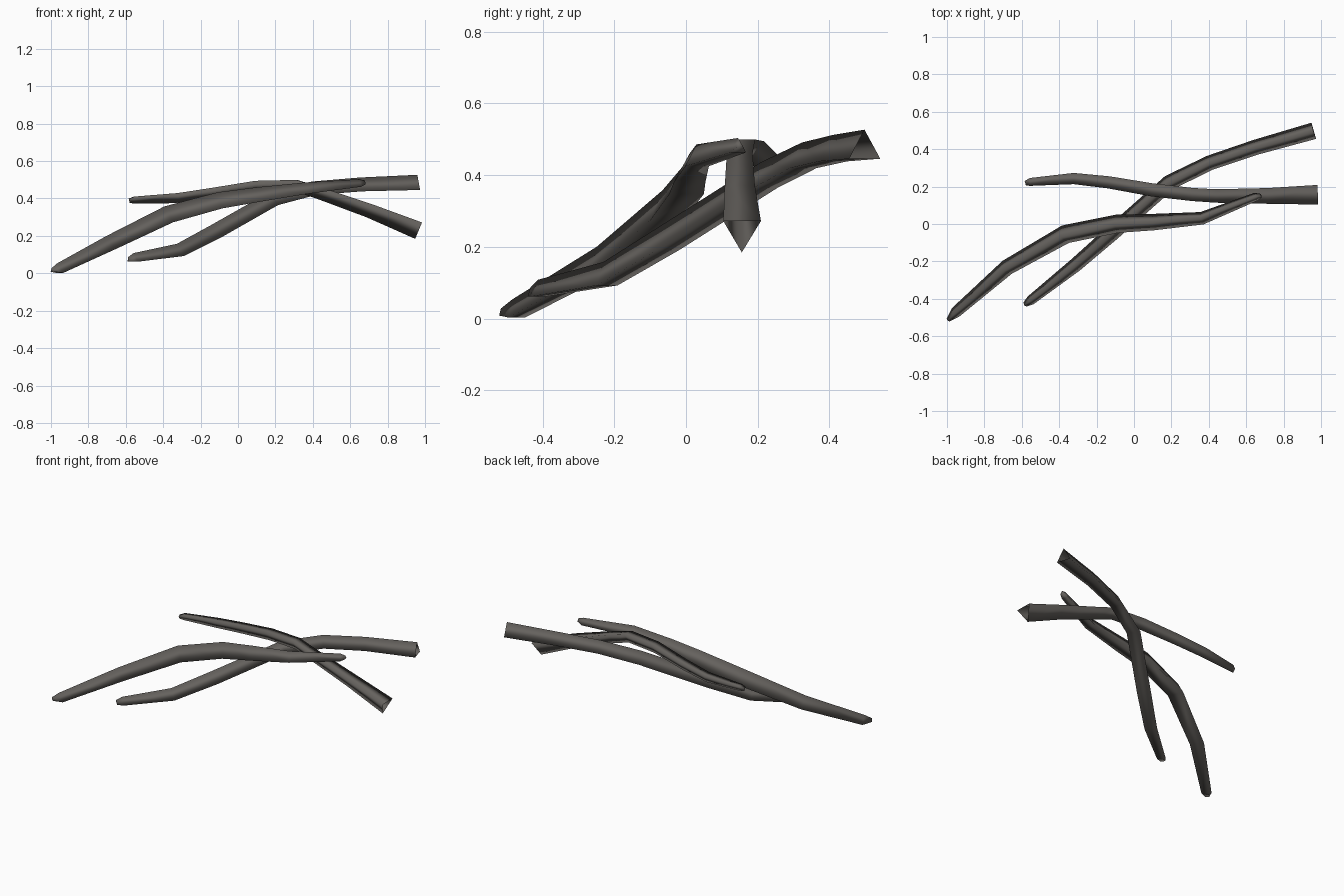
import bpy, bmesh
from mathutils import Vector

if "Cube" in bpy.data.objects:
    bpy.data.objects.remove(bpy.data.objects["Cube"])

# One dark bark colour
bark = bpy.data.materials.new("dark_bark")
bark.diffuse_color = (0.13, 0.121, 0.111, 1)
bark.use_nodes = True
bark.node_tree.nodes["Principled BSDF"].inputs["Base Color"].default_value = bark.diffuse_color


def branch(name, path, flip, open_end):
    """Three-sided tube along path points (x, y, z, width).
    flip = 1 puts the ridge on top, -1 puts it below."""
    pts = [Vector(p[:3]) for p in path]
    bm = bmesh.new()
    rings = []
    for i, p in enumerate(pts):
        d = (pts[min(i + 1, len(pts) - 1)] - pts[max(i - 1, 0)]).normalized()
        side = Vector((-d.y, d.x, 0)).normalized()
        up = d.cross(side)
        w = path[i][3]
        h = 0.9 * w
        rings.append([bm.verts.new(p + side * a * w + up * b * h * flip)
                      for a, b in ((-0.5, -0.5), (0.5, -0.5), (0, 0.5))])
    for r, s in zip(rings, rings[1:]):
        for k in range(3):
            n = (k + 1) % 3
            bm.faces.new((r[k], r[n], s[n], s[k]))
    # closed twig tips, broken thick ends stay open
    bm.faces.new(rings[0])
    if not open_end:
        bm.faces.new(rings[-1])
    bmesh.ops.recalc_face_normals(bm, faces=bm.faces)
    # make sure the sides face outwards on open tubes too
    f = rings[0][0].link_faces[0]
    f.normal_update()
    centre = sum((v.co for r in rings[:2] for v in r), Vector()) / 6
    if f.normal.dot(f.calc_center_median() - centre) < 0:
        bmesh.ops.reverse_faces(bm, faces=bm.faces)
    for f in bm.faces:
        f.smooth = True
    me = bpy.data.meshes.new(name)
    bm.to_mesh(me)
    bm.free()
    me.materials.append(bark)
    ob = bpy.data.objects.new(name, me)
    bpy.context.collection.objects.link(ob)
    return ob


# Long front branch, thin at both ends
branch("front_branch", [
    (-0.995, -0.515, 0.018, 0.022), (-0.96, -0.478, 0.028, 0.06),
    (-0.69, -0.24, 0.165, 0.085), (-0.38, -0.06, 0.315, 0.1),
    (-0.10, 0.0, 0.39, 0.098), (0.10, 0.01, 0.42, 0.088),
    (0.36, 0.03, 0.455, 0.068), (0.65, 0.145, 0.483, 0.045),
    (0.68, 0.15, 0.486, 0.022)], 1, False)

# Diagonal branch rising to the back right
branch("diagonal_branch", [
    (-0.585, -0.432, 0.074, 0.028), (-0.555, -0.41, 0.085, 0.052),
    (-0.32, -0.225, 0.125, 0.075), (-0.13, -0.06, 0.225, 0.083),
    (0.18, 0.215, 0.40, 0.083), (0.40, 0.325, 0.455, 0.08),
    (0.65, 0.41, 0.475, 0.082), (0.96, 0.498, 0.486, 0.09)], 1, True)

# Back branch, bending down on the right
branch("back_branch", [
    (-0.58, 0.218, 0.388, 0.025), (-0.555, 0.225, 0.391, 0.042),
    (-0.32, 0.243, 0.402, 0.06), (-0.13, 0.222, 0.428, 0.065),
    (0.10, 0.182, 0.463, 0.07), (0.31, 0.158, 0.468, 0.07),
    (0.43, 0.15, 0.43, 0.072), (0.70, 0.150, 0.335, 0.084),
    (0.965, 0.156, 0.228, 0.105)], -1, True)
